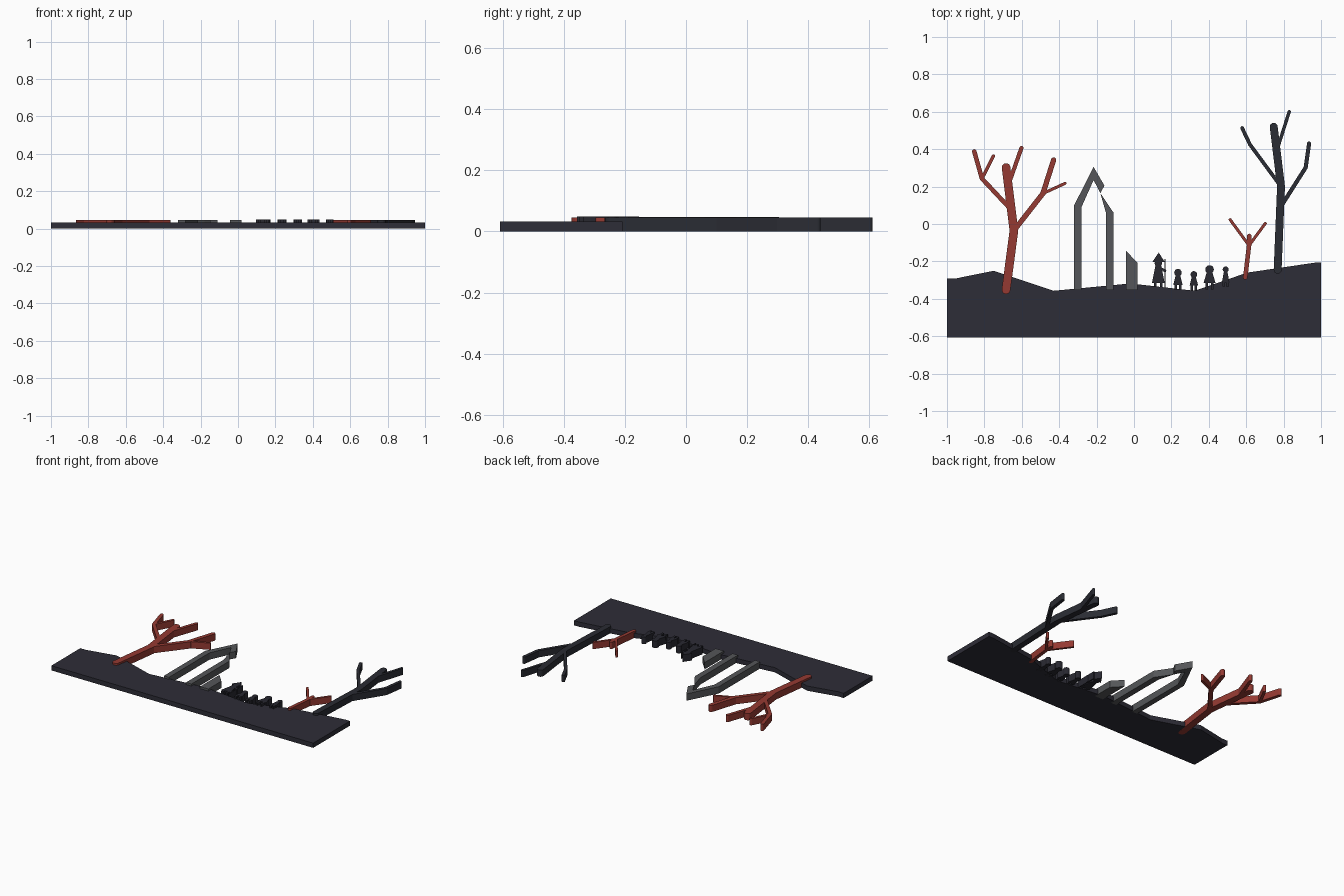
import bpy, bmesh, math
from mathutils import Vector

if "Cube" in bpy.data.objects:
    bpy.data.objects.remove(bpy.data.objects["Cube"])


def material(name, rgb):
    m = bpy.data.materials.new(name)
    m.diffuse_color = (*rgb, 1)
    m.use_nodes = True
    m.node_tree.nodes["Principled BSDF"].inputs["Base Color"].default_value = m.diffuse_color
    return m


EARTH = material("dark_earth", (0.027, 0.026, 0.038))
BLACK = material("black_wood", (0.023, 0.025, 0.033))
CLOTH = material("dark_cloth", (0.021, 0.021, 0.030))
RED = material("red_wood", (0.30, 0.042, 0.032))
STONE = material("grey_stone", (0.090, 0.094, 0.100))


def slab(name, outlines, mat, top, bottom=0.0):
    """Extrude flat outlines upward into one object."""
    bm = bmesh.new()
    for pts in outlines:
        face = bm.faces.new([bm.verts.new((p[0], p[1], bottom)) for p in pts])
        ext = bmesh.ops.extrude_face_region(bm, geom=[face])
        verts = [g for g in ext["geom"] if isinstance(g, bmesh.types.BMVert)]
        bmesh.ops.translate(bm, vec=(0, 0, top - bottom), verts=verts)
    bmesh.ops.recalc_face_normals(bm, faces=bm.faces)
    me = bpy.data.meshes.new(name)
    bm.to_mesh(me)
    bm.free()
    me.materials.append(mat)
    ob = bpy.data.objects.new(name, me)
    bpy.context.collection.objects.link(ob)
    return ob


def limb(r, *pts):
    """Outline of a bent bar with mitred bends and round ends."""
    pts = [Vector(p) for p in pts]
    dirs = [(b - a).normalized() for a, b in zip(pts, pts[1:])]

    def cap(c, d):
        a0 = math.atan2(d.y, d.x) - math.pi / 2
        return [c + r * Vector((math.cos(a0 + i * math.pi / 8),
                                math.sin(a0 + i * math.pi / 8))) for i in range(9)]

    left, right = [], []
    for p, d0, d1 in zip(pts[1:], dirs, dirs[1:]):
        n = Vector((-d0.y - d1.y, d0.x + d1.x)).normalized()
        n *= r / n.dot(Vector((-d0.y, d0.x)))
        left.append(p + n)
        right.append(p - n)
    return cap(pts[0], -dirs[0]) + right + cap(pts[-1], dirs[-1]) + left[::-1]


def disc(x, y, r, n=14):
    return [(x + r * math.cos(i * math.tau / n), y + r * math.sin(i * math.tau / n))
            for i in range(n)]


def box(x0, x1, y0, y1):
    return [(x0, y0), (x1, y0), (x1, y1), (x0, y1)]


# Rolling ground silhouette
slab("ground", [[(-1, -0.608), (1, -0.608), (1, -0.207), (0.965, -0.207),
                 (0.605, -0.26), (0.325, -0.357), (-0.02, -0.318), (-0.43, -0.357),
                 (-0.75, -0.25), (-0.957, -0.292), (-1, -0.292)]], EARTH, 0.033, 0.0005)

# Bare trees
slab("large_red_tree", [
    limb(0.023, (-0.684, -0.352), (-0.642, -0.035), (-0.684, 0.302)),
    limb(0.012, (-0.663, 0.083), (-0.813, 0.243), (-0.854, 0.388)),
    limb(0.009, (-0.813, 0.243), (-0.752, 0.363)),
    limb(0.011, (-0.666, 0.225), (-0.602, 0.406)),
    limb(0.014, (-0.642, -0.035), (-0.487, 0.163), (-0.43, 0.342)),
    limb(0.008, (-0.487, 0.163), (-0.369, 0.217))], RED, 0.046)
slab("small_red_tree", [
    limb(0.012, (0.595, -0.285), (0.615, -0.115), (0.616, -0.064)),
    limb(0.008, (0.615, -0.115), (0.514, 0.023)),
    limb(0.008, (0.615, -0.115), (0.702, 0.003))], RED, 0.046)
slab("black_tree", [
    limb(0.021, (0.768, -0.245), (0.786, 0.2), (0.747, 0.52)),
    limb(0.011, (0.786, 0.094), (0.918, 0.302), (0.936, 0.43)),
    limb(0.010, (0.786, 0.2), (0.62, 0.425), (0.578, 0.513)),
    limb(0.009, (0.766, 0.4), (0.83, 0.601))], BLACK, 0.046)

# Broken pointed arch and stump of a pillar
slab("broken_arch", [
    box(-0.32, -0.281, -0.352, 0.10),
    [(-0.32, 0.10), (-0.281, 0.09), (-0.216, 0.235), (-0.18, 0.165),
     (-0.158, 0.205), (-0.216, 0.305)],
    box(-0.15, -0.109, -0.352, 0.06),
    [(-0.15, 0.06), (-0.109, 0.06), (-0.18, 0.165)]], STONE, 0.047)
slab("broken_pillar", [[(-0.043, -0.352), (0.02, -0.352), (0.02, -0.21),
                        (-0.043, -0.142)]], STONE, 0.047)


# Walking figures: head, robe and two legs
def walker(name, x, head_y, r, hem, half, foot, extra=()):
    neck = head_y - r * 0.6
    parts = [disc(x, head_y, r),
             [(x - half, hem), (x + half, hem), (x + half * 0.45, neck),
              (x - half * 0.45, neck)]]
    for s in (-1, 1):
        c = x + s * half * 0.48
        parts.append(box(c - 0.007, c + 0.007, foot, hem))
    slab(name, parts + list(extra), CLOTH, 0.049)


hat = [(0.098, -0.203), (0.165, -0.203), (0.132, -0.153)]
staff = box(0.162, 0.169, -0.343, -0.187)
arm = limb(0.007, (0.138, -0.235), (0.166, -0.25))
walker("leader_figure", 0.13, -0.21, 0.020, -0.315, 0.034, -0.338, (hat, staff, arm))
for i, args in enumerate(((0.235, -0.26, 0.020, -0.325, 0.025, -0.352),
                          (0.320, -0.27, 0.018, -0.33, 0.023, -0.357),
                          (0.404, -0.243, 0.023, -0.315, 0.032, -0.35),
                          (0.490, -0.243, 0.016, -0.312, 0.020, -0.335))):
    walker("follower_figure_%d" % (i + 1), *args)
